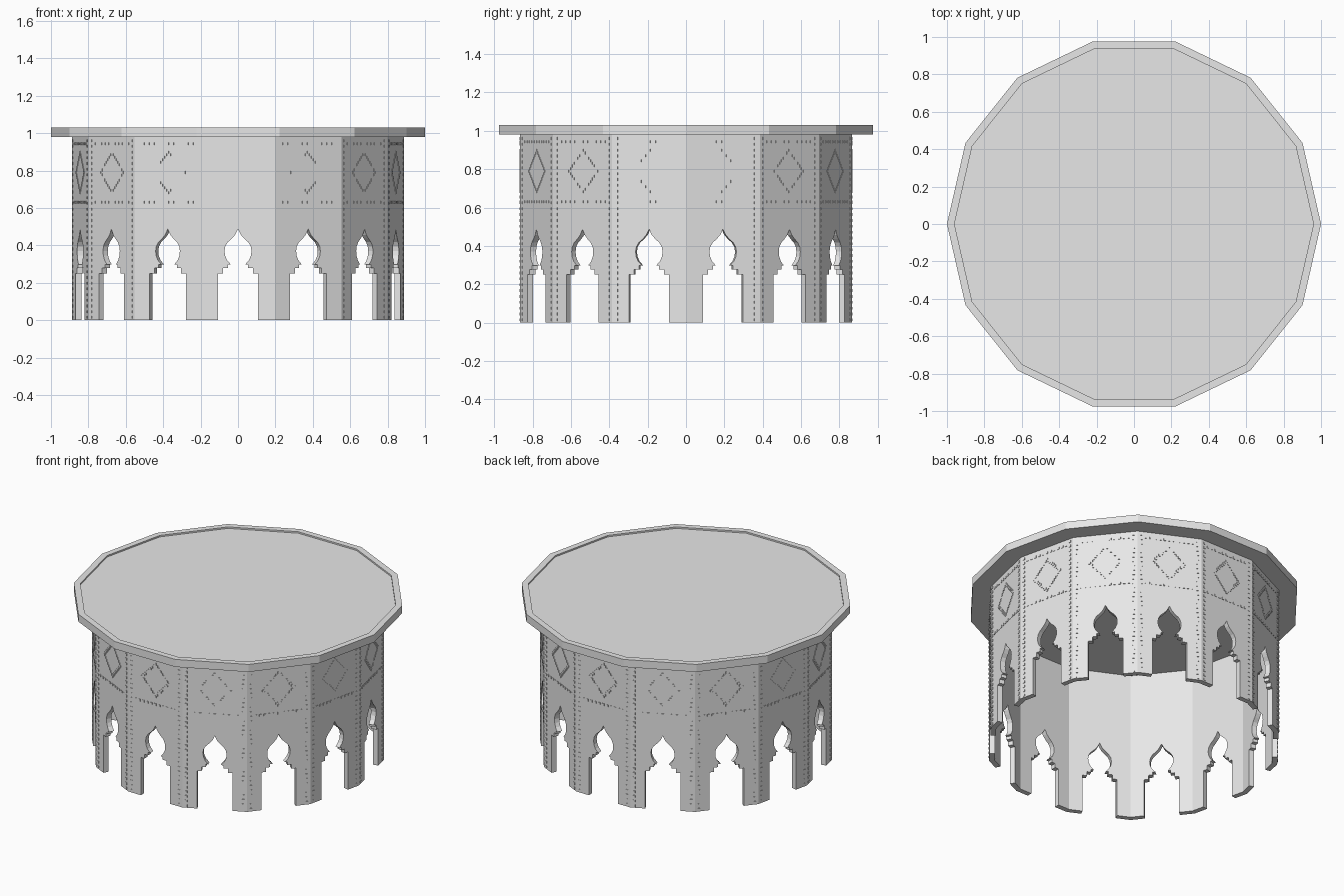
import bpy
import bmesh
from math import sin, cos, tan, pi
from mathutils import Vector

if "Cube" in bpy.data.objects:
    bpy.data.objects.remove(bpy.data.objects["Cube"], do_unlink=True)

SIDES = 14
TOP_Z, UNDER_Z = 1.03, 0.98
APOTHEM = 0.888 * cos(pi / SIDES)
WALL = 0.033
HALF = APOTHEM * tan(pi / SIDES)

grey = bpy.data.materials.new("plain grey")
grey.use_nodes = True
grey.diffuse_color = (0.8, 0.8, 0.8, 1)
grey.node_tree.nodes["Principled BSDF"].inputs["Base Color"].default_value = (0.8, 0.8, 0.8, 1)


def finish(bm, name):
    bmesh.ops.remove_doubles(bm, verts=bm.verts, dist=0.0001)
    bmesh.ops.recalc_face_normals(bm, faces=bm.faces)
    mesh = bpy.data.meshes.new(name)
    bm.to_mesh(mesh)
    bm.free()
    mesh.materials.append(grey)
    obj = bpy.data.objects.new(name, mesh)
    bpy.context.collection.objects.link(obj)
    return obj


def on_panel(k, s, z, d):
    """Point on panel k: s along the panel, d the distance from the axis."""
    a = -pi / 2 + k * 2 * pi / SIDES
    return Vector((d * cos(a) - s * sin(a), d * sin(a) + s * cos(a), z))


# Table top: a slab with a raised rim round a shallow recess
bm = bmesh.new()
rings = []
for r, z in [(1, UNDER_Z), (1, TOP_Z), (0.96, TOP_Z), (0.96, TOP_Z - 0.01)]:
    rings.append([bm.verts.new((r * cos(2 * pi * i / SIDES), r * sin(2 * pi * i / SIDES), z))
                  for i in range(SIDES)])
for lower, upper in zip(rings, rings[1:]):
    for i in range(SIDES):
        j = (i + 1) % SIDES
        bm.faces.new((lower[i], lower[j], upper[j], upper[i]))
bm.faces.new(rings[0])
bm.faces.new(rings[-1])
finish(bm, "table_top")

# Base: a ring of panels, each with a stepped opening under an onion arch
arch = [(0.107, 0), (0.107, 0.25), (0.08, 0.25), (0.08, 0.278), (0.054, 0.278),
        (0.054, 0.298), (0.038, 0.298), (0.058, 0.32), (0.069, 0.345), (0.072, 0.37),
        (0.068, 0.395), (0.055, 0.417), (0.033, 0.437), (0.015, 0.457), (0, 0.487)]
opening = [(-s, z) for s, z in arch] + [(s, z) for s, z in reversed(arch[:-1])]
outline = opening + [(HALF, 0), (HALF, UNDER_Z), (-HALF, UNDER_Z), (-HALF, 0)]
inner_scale = (APOTHEM - WALL) / APOTHEM

bm = bmesh.new()
for k in range(SIDES):
    outer = [bm.verts.new(on_panel(k, s, z, APOTHEM)) for s, z in outline]
    inner = [bm.verts.new(on_panel(k, s * (inner_scale if abs(s) == HALF else 1), z, APOTHEM - WALL))
             for s, z in outline]
    bm.faces.new(outer)
    bm.faces.new(list(reversed(inner)))
    for i in range(len(outline)):
        j = (i + 1) % len(outline)
        # neighbouring panels meet on the mitre, so that side stays open
        if abs(outline[i][0]) == HALF and outline[i][0] == outline[j][0]:
            continue
        bm.faces.new((outer[i], inner[i], inner[j], outer[j]))
finish(bm, "arched_base")


# Inlay: rows of small square studs standing just proud of each panel
def stud(bm, k, s, z, size=0.014, height=0.003):
    h = size / 2
    corners = [(s - h, z - h), (s + h, z - h), (s + h, z + h), (s - h, z + h)]
    low = [bm.verts.new(on_panel(k, a, b, APOTHEM - 0.001)) for a, b in corners]
    high = [bm.verts.new(on_panel(k, a, b, APOTHEM + height)) for a, b in corners]
    bm.faces.new(high)
    for i in range(4):
        j = (i + 1) % 4
        bm.faces.new((low[i], low[j], high[j], high[i]))


def spread(start, end, count):
    return [start + (end - start) * i / (count - 1) for i in range(count)]


border = [(side * 0.174, z) for side in (-1, 1) for z in spread(0.015, 0.96, 32)]
bands = [(s, z) for z in (0.63, 0.943) for s in spread(-0.145, 0.145, 11)]
diamond = []
for i in range(8):
    t = i / 8
    for u, v in ((1 - t, t), (-t, 1 - t), (t - 1, -t), (t, t - 1)):
        diamond.append((u * 0.097, 0.79 + v * 0.108))

for name, spots in [("border_inlay", border), ("band_inlay", bands), ("diamond_inlay", diamond)]:
    bm = bmesh.new()
    for k in range(SIDES):
        for s, z in spots:
            stud(bm, k, s, z)
    finish(bm, name)
